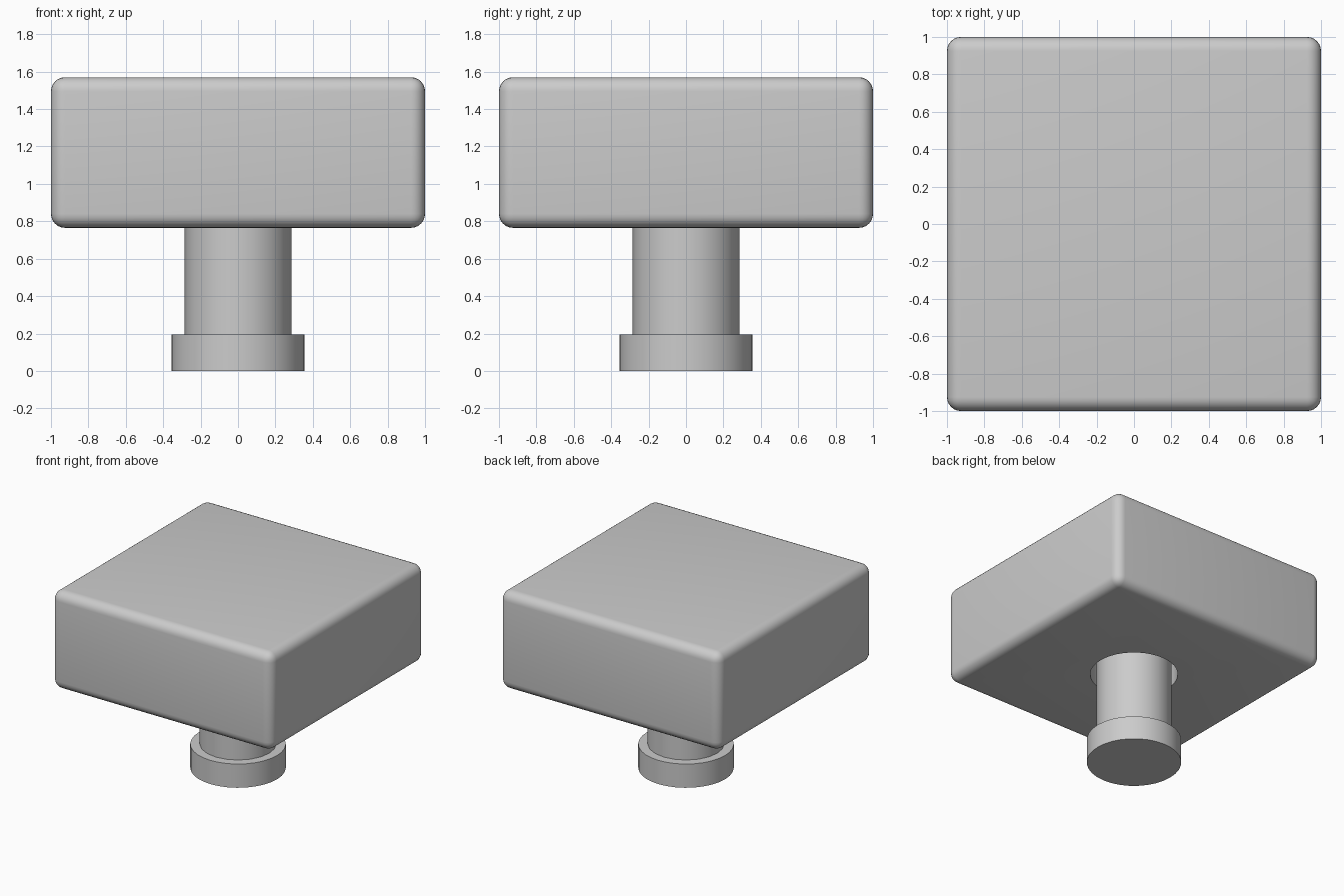
import bpy
import math

if "Cube" in bpy.data.objects:
    bpy.data.objects.remove(bpy.data.objects["Cube"], do_unlink=True)

# Single plain grey
grey = bpy.data.materials.new("plain_grey")
grey.use_nodes = True
color = (0.6, 0.6, 0.6, 1)
grey.diffuse_color = color
grey.node_tree.nodes["Principled BSDF"].inputs["Base Color"].default_value = color


def finish(obj):
    obj.data.materials.clear()
    obj.data.materials.append(grey)
    bpy.ops.object.select_all(action="DESELECT")
    obj.select_set(True)
    bpy.context.view_layer.objects.active = obj
    bpy.ops.object.shade_smooth_by_angle(angle=math.radians(35))


def cylinder(name, radius, bottom, top, sides):
    bpy.ops.mesh.primitive_cylinder_add(
        vertices=sides, radius=radius, depth=top - bottom,
        location=(0, 0, (bottom + top) / 2))
    obj = bpy.context.object
    obj.name = name
    return obj


BLOCK_BOTTOM, BLOCK_TOP = 0.765, 1.57
SOCKET_TOP = 1.2

# Square head with rounded edges
bpy.ops.mesh.primitive_cube_add(size=1, location=(0, 0, (BLOCK_BOTTOM + BLOCK_TOP) / 2))
head = bpy.context.object
head.name = "head_block"
head.scale = (2, 2, BLOCK_TOP - BLOCK_BOTTOM)
bpy.ops.object.transform_apply(location=False, rotation=False, scale=True)
bevel = head.modifiers.new("rounded_edges", "BEVEL")
bevel.width = 0.075
bevel.segments = 6
bpy.ops.object.modifier_apply(modifier=bevel.name)

# Round socket in the underside of the head
cutter = cylinder("socket_cutter", 0.33, BLOCK_BOTTOM - 0.1, SOCKET_TOP, 40)
cutter.hide_render = True
bpy.context.view_layer.objects.active = head
cut = head.modifiers.new("socket", "BOOLEAN")
cut.operation = "DIFFERENCE"
cut.solver = "EXACT"
cut.object = cutter
bpy.ops.object.modifier_apply(modifier=cut.name)
bpy.data.objects.remove(cutter, do_unlink=True)
finish(head)

# Shaft rising into the socket, and the wider foot below it
finish(cylinder("shaft", 0.285, 0.19, SOCKET_TOP, 20))
finish(cylinder("foot_disc", 0.356, 0, 0.195, 32))
